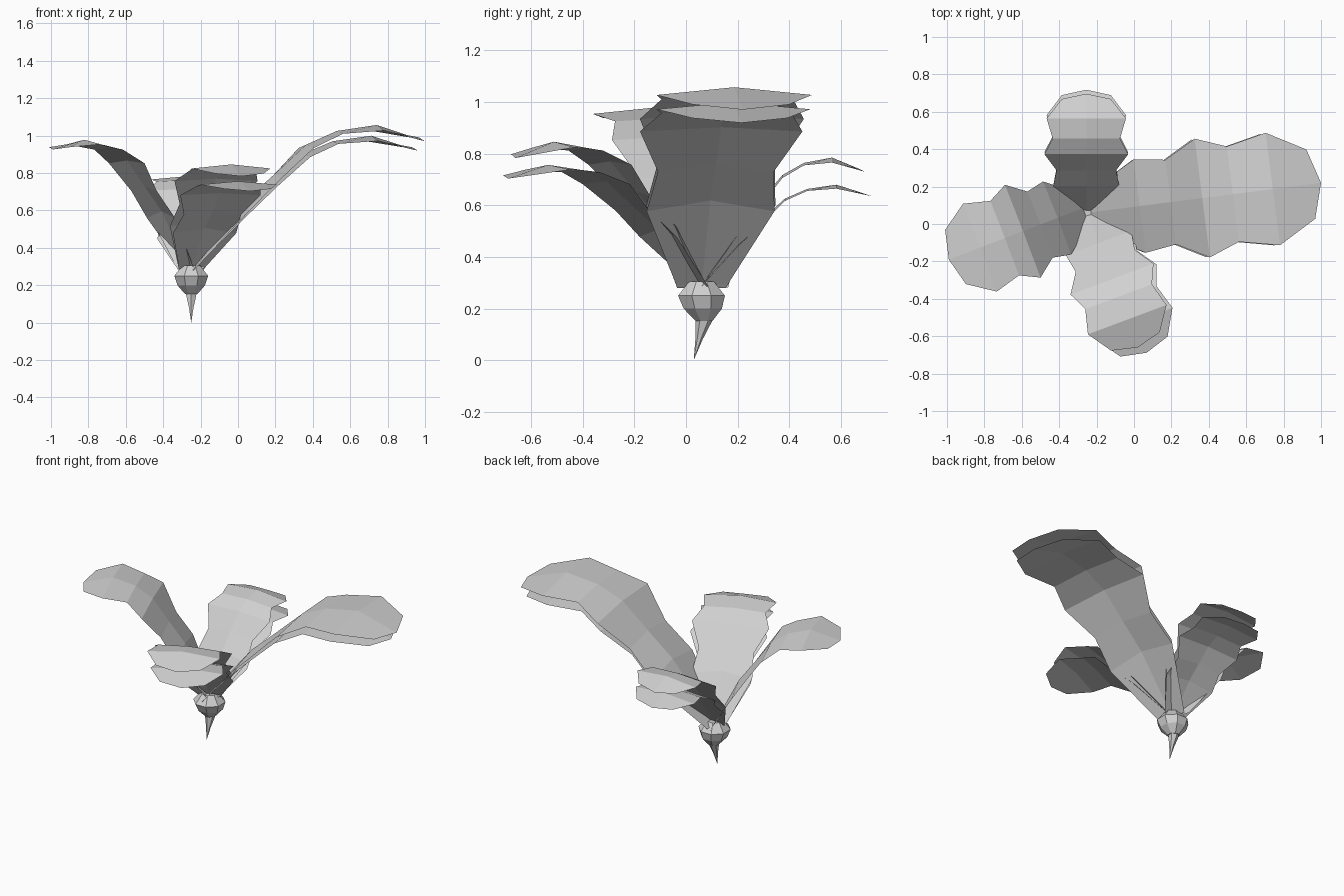
import bpy
import bmesh
from math import cos, sin, radians, pi
from mathutils import Vector, Matrix

cube = bpy.data.objects.get("Cube")
if cube:
    bpy.data.objects.remove(cube, do_unlink=True)

# One plain grey for the whole plant
grey = bpy.data.materials.new("pale_grey")
grey.use_nodes = True
colour = (0.64, 0.64, 0.64, 1.0)
grey.diffuse_color = colour
grey.node_tree.nodes["Principled BSDF"].inputs["Base Color"].default_value = colour


def finish(name, bm):
    """Turn a bmesh into a flat shaded object."""
    mesh = bpy.data.meshes.new(name)
    bm.to_mesh(mesh)
    bm.free()
    mesh.materials.append(grey)
    obj = bpy.data.objects.new(name, mesh)
    bpy.context.collection.objects.link(obj)
    return obj


# Arched leaf with a raised midrib: reach, midrib height, half width, midrib rise
LEAF_ROWS = [
    (0.0, -0.01, 0.095, 0.0),
    (0.283, 0.355, 0.252, 0.045),
    (0.45, 0.505, 0.228, 0.03),
    (0.62, 0.662, 0.32, 0.018),
    (0.785, 0.735, 0.257, 0.015),
    (1.0, 0.767, 0.303, 0.03),
    (1.205, 0.72, 0.187, 0.02),
]
LEAF_TIP = (1.26, 0.68)
ROOT = Vector((-0.25, 0.06, 0.29))


def leaf(name, heading, length, width, height, pitch=0, shift=(0, 0, 0)):
    """Build one leaf, size it, lift it by pitch and turn it to its heading."""
    bm = bmesh.new()
    rows = []
    for row in LEAF_ROWS:
        reach, top, half, rise = row
        middle = LEAF_TIP if row == LEAF_ROWS[-1] else (reach, top)
        points = [
            (reach, -half, top - rise),
            (middle[0], 0, middle[1]),
            (reach, half, top - rise),
        ]
        rows.append([bm.verts.new(p) for p in points])
    for low, high in zip(rows, rows[1:]):
        for j in range(len(low) - 1):
            bm.faces.new((low[j], high[j], high[j + 1], low[j + 1]))
    size = Matrix.Diagonal((length, width, height, 1))
    lift = Matrix.Rotation(radians(-pitch), 4, "Y")
    turn = Matrix.Rotation(radians(heading), 4, "Z")
    bm.transform(Matrix.Translation(ROOT + Vector(shift)) @ turn @ lift @ size)
    return finish(name, bm)


# Leaves in four directions, mostly in pairs
leaf("left_leaf_upper", 7.3, 1.0, 1.0, 1.0)
leaf("left_leaf_lower", 7.3, 0.97, 0.99, 0.925)
leaf("right_leaf", 201, 0.67, 0.83, 0.81, 6, (-0.01, 0.03, 0))
leaf("front_leaf_upper", -69.5, 0.61, 0.74, 0.725)
leaf("front_leaf_lower", -67, 0.645, 0.73, 0.608)
leaf("back_leaf_upper", 90, 0.505, 0.70, 0.645, 0, (-0.005, 0, 0))
leaf("back_leaf_lower", 90, 0.522, 0.70, 0.508, 0, (-0.005, 0, 0))


def lathe(name, rings, sides, tip=None):
    """Stack rings of (y, z, radius), ending in a cap or in a point."""
    bm = bmesh.new()
    loops = []
    for y, z, radius in rings:
        loop = []
        for k in range(sides):
            angle = 2 * pi * (k + 0.5) / sides
            loop.append(bm.verts.new((ROOT.x + radius * cos(angle), y + radius * sin(angle), z)))
        loops.append(loop)
    for upper, lower in zip(loops, loops[1:]):
        for k in range(sides):
            n = (k + 1) % sides
            bm.faces.new((upper[k], lower[k], lower[n], upper[n]))
    bm.faces.new(loops[0])
    if tip:
        point = bm.verts.new(tip)
        for k in range(sides):
            bm.faces.new((loops[-1][k], point, loops[-1][(k + 1) % sides]))
    else:
        bm.faces.new(list(reversed(loops[-1])))
    bmesh.ops.recalc_face_normals(bm, faces=bm.faces)
    return finish(name, bm)


# Faceted bulb with a tapering root below it
lathe("bulb", [(0.06, 0.305, 0.052), (0.06, 0.25, 0.098), (0.065, 0.2, 0.08), (0.07, 0.152, 0.035)], 8)
lathe("root", [(0.07, 0.155, 0.033), (0.05, 0.08, 0.014)], 6, (ROOT.x, 0.03, 0))
